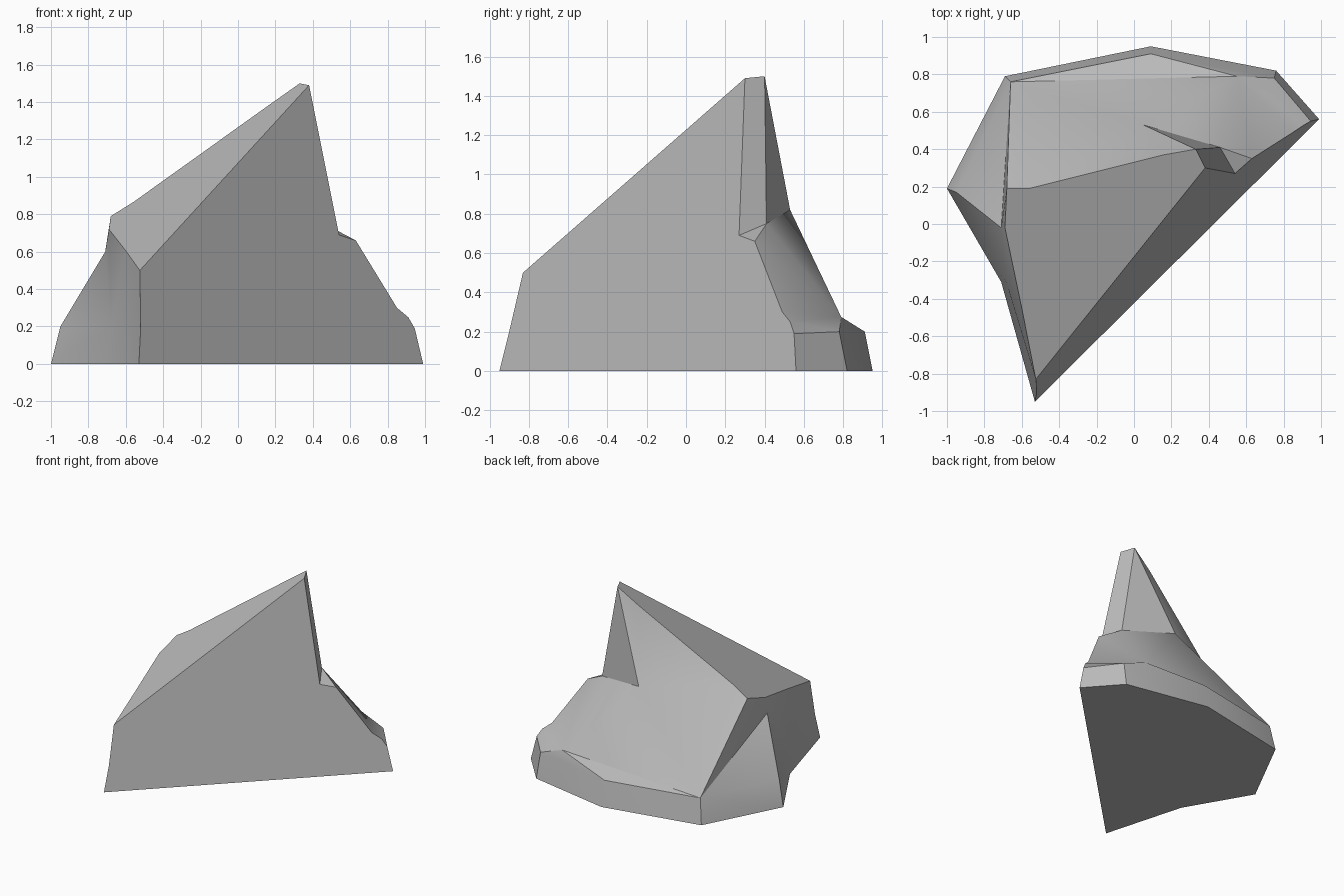
import bpy, bmesh, math

cube = bpy.data.objects.get("Cube")
if cube:
    bpy.data.objects.remove(cube, do_unlink=True)

# Stone material
stone = bpy.data.materials.new("grey stone")
stone.use_nodes = True
GREY = (0.5, 0.5, 0.5, 1)
stone.diffuse_color = GREY
stone.node_tree.nodes["Principled BSDF"].inputs["Base Color"].default_value = GREY

# Corner points of the boulder
corners = {
    # footprint on the ground
    "foot_front": (-.53, -.95, 0), "foot_right": (.99, .56, 0),
    "foot_back_right": (.76, .82, 0), "foot_back": (.09, .95, 0),
    "foot_back_left": (-.69, .79, 0), "foot_left": (-1, .19, 0),
    "foot_notch": (-.71, -.31, 0),
    # low shoulder above the footprint
    "low_front": (-.52, -.9, .2), "low_right": (.945, .55, .19),
    "low_back_right": (.75, .78, .2), "low_back": (.09, .91, .2),
    "low_back_left": (-.66, .76, .2), "low_left": (-.95, .17, .2),
    "low_notch": (-.68, -.32, .2),
    # rim of the sloping top
    "rim_front": (-.525, -.83, .5), "rim_mid": (-.6, -.45, .605),
    "rim_left": (-.69, -.02, .72), "rim_corner": (-.68, .19, .79),
    "rim_back": (-.56, .19, .865), "rim_ridge": (.16, .37, 1.38),
    "peak_back": (.33, .4, 1.5), "peak_front": (.38, .3, 1.49),
    # right flank and back slope
    "step_inner": (.54, .27, .69), "step_outer": (.63, .35, .66),
    "step_back": (.46, .41, .75), "flank_upper": (.85, .49, .3),
    "flank_lower": (.91, .53, .25), "saddle": (.05, .53, .82),
    "slope_foot": (.55, .79, .275), "cheek_top": (-.71, -.02, .6),
}

# Facets, each listed by its corners
facets = [
    # broad front and sloping top
    "foot_front foot_right low_right flank_lower flank_upper step_outer "
    "step_inner peak_front rim_front low_front",
    "rim_front peak_front peak_back rim_ridge rim_back rim_corner rim_left rim_mid",
    # left side
    "foot_notch foot_front low_front low_notch",
    "foot_left foot_notch low_notch low_left",
    "low_notch low_front rim_front rim_mid",
    "low_notch rim_mid rim_left cheek_top",
    "low_notch cheek_top low_left",
    "low_left cheek_top low_back_left",
    "cheek_top rim_left rim_corner low_back_left",
    # skirt around the back
    "foot_left low_left low_back_left foot_back_left",
    "foot_back_left low_back_left low_back foot_back",
    "foot_back low_back low_back_right foot_back_right",
    "foot_back_right low_back_right low_right foot_right",
    # peak and step on the right
    "peak_front step_inner step_back peak_back",
    "step_inner step_outer step_back",
    "step_outer flank_upper slope_foot",
    "step_outer slope_foot step_back",
    "flank_upper flank_lower slope_foot",
    "flank_lower low_right low_back_right slope_foot",
    # back slope and ledge
    "peak_back step_back saddle", "peak_back saddle rim_ridge",
    "step_back slope_foot saddle",
    "rim_ridge saddle rim_back", "rim_back saddle low_back_left",
    "rim_back low_back_left rim_corner",
    "saddle slope_foot low_back_left",
    "slope_foot low_back low_back_left",
    "slope_foot low_back_right low_back",
    # underside
    "foot_front foot_notch foot_left foot_back_left foot_back "
    "foot_back_right foot_right",
]

bm = bmesh.new()
verts = {name: bm.verts.new(co) for name, co in corners.items()}
for facet in facets:
    bm.faces.new([verts[name] for name in facet.split()])
bmesh.ops.recalc_face_normals(bm, faces=bm.faces)

mesh = bpy.data.meshes.new("boulder")
bm.to_mesh(mesh)
bm.free()
mesh.materials.append(stone)
boulder = bpy.data.objects.new("boulder", mesh)
bpy.context.collection.objects.link(boulder)

# Soft facets with crisp ridges
bpy.ops.object.select_all(action="DESELECT")
boulder.select_set(True)
bpy.context.view_layer.objects.active = boulder
bpy.ops.object.shade_smooth_by_angle(angle=math.radians(32))
